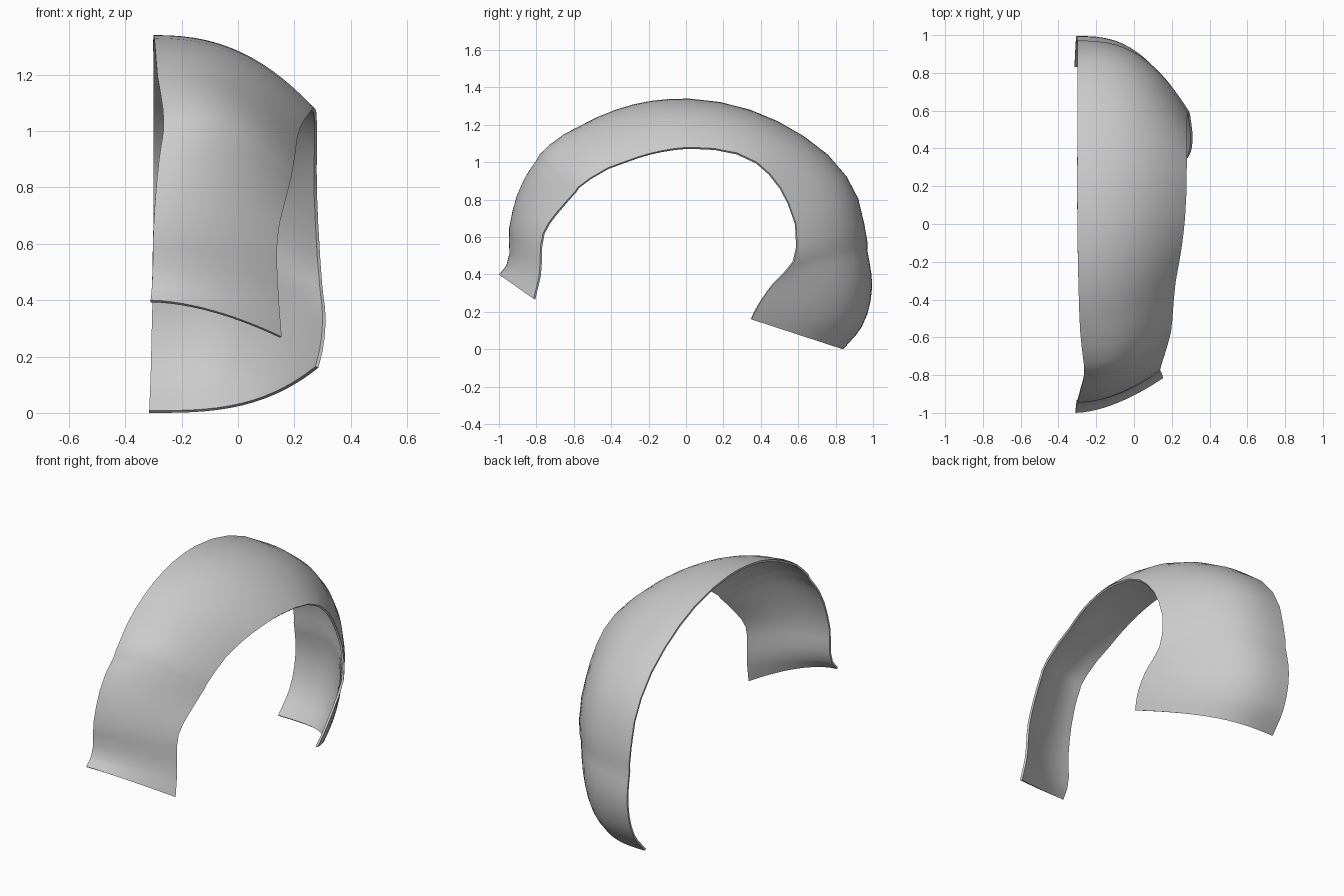
import bpy
from math import exp
from mathutils import Vector

if "Cube" in bpy.data.objects:
    bpy.data.objects.remove(bpy.data.objects["Cube"])

# Key stations along the arch, front foot to rear foot: outer rim xyz, inner rim xyz
KEYS = [
    (-.31, -1.0, .40, .155, -.815, .27),
    (-.305, -.96, .45, .145, -.785, .40),
    (-.30, -.945, .65, .14, -.765, .62),
    (-.28, -.87, .90, .175, -.65, .78),
    (-.265, -.80, 1.0, .19, -.595, .84),
    (-.285, -.57, 1.19, .22, -.31, 1.01),
    (-.295, -.28, 1.31, .25, -.14, 1.06),
    (-.30, .02, 1.34, .27, .03, 1.08),
    (-.30, .49, 1.22, .28, .38, 1.0),
    (-.30, .86, .92, .28, .55, .78),
    (-.30, .97, .52, .30, .555, .44),
    (-.305, .995, .33, .31, .47, .35),
    (-.31, .94, .12, .30, .38, .22),
    (-.315, .84, 0, .285, .35, .16),
]
FRONT_SEAM, REAR_SEAM = 4, 10
LAST = len(KEYS) - 1
COLS = 16
STEPS = 3


def rail(points, s):
    """Smooth curve through the points, with tangents scaled by spacing."""
    i = min(int(s), LAST - 1)
    u = s - i
    h = (points[i + 1] - points[i]).length

    def tangent(k):
        if k in (0, LAST):
            return (points[i + 1] - points[i]) / h
        a, b = points[k] - points[k - 1], points[k + 1] - points[k]
        la, lb = a.length, b.length
        return (a / la * lb + b / lb * la) / (la + lb)

    return (points[i] * (1 + 2 * u) * (1 - u) ** 2
            + points[i + 1] * u * u * (3 - 2 * u)
            + tangent(i) * h * u * (1 - u) ** 2
            + tangent(i + 1) * h * u * u * (u - 1))


OUTER = [Vector(k[:3]) for k in KEYS]
INNER = [Vector(k[3:]) for k in KEYS]


def section(s):
    """Rounded cross-section; the middle panel stands slightly proud."""
    outer, inner = rail(OUTER, s), rail(INNER, s)
    bow = .035 * exp(-(s - FRONT_SEAM) ** 2) + .03 * exp(-(s - REAR_SEAM) ** 2)
    pts = []
    for j in range(COLS + 1):
        t = 1 - (1 - j / COLS) ** 1.4
        g = t ** (1.7 + .1 * s)
        p = outer.lerp(inner, g)
        p.x = outer.x + (inner.x - outer.x) * t
        p.z += bow * 4 * t * (1 - t)
        if FRONT_SEAM + .05 < s < REAR_SEAM - .05 and abs(s - 7) > 2:
            p += Vector((0, p.y, p.z - .4)).normalized() * .008
        pts.append(p)
    return pts


# Curved shell lofted through the rows, with a close pair of rows at each seam
rows = [i / STEPS for i in range(LAST * STEPS + 1)]
rows = sorted(rows + [FRONT_SEAM + .1, REAR_SEAM - .1])
verts = [p for s in rows for p in section(s)]
n = COLS + 1
faces = [(i * n + j, i * n + j + 1, (i + 1) * n + j + 1, (i + 1) * n + j)
         for i in range(len(rows) - 1) for j in range(COLS)]
mesh = bpy.data.meshes.new("wheel_arch_liner")
mesh.from_pydata(verts, [], faces)
liner = bpy.data.objects.new("wheel_arch_liner", mesh)
bpy.context.collection.objects.link(liner)

# Thin sheet thickness, grown towards the wheel side
wall = liner.modifiers.new("thickness", 'SOLIDIFY')
wall.thickness = 0.012
wall.offset = -1

bpy.context.view_layer.objects.active = liner
liner.select_set(True)
bpy.ops.object.modifier_apply(modifier=wall.name)
bpy.ops.object.shade_smooth_by_angle(angle=0.7)
